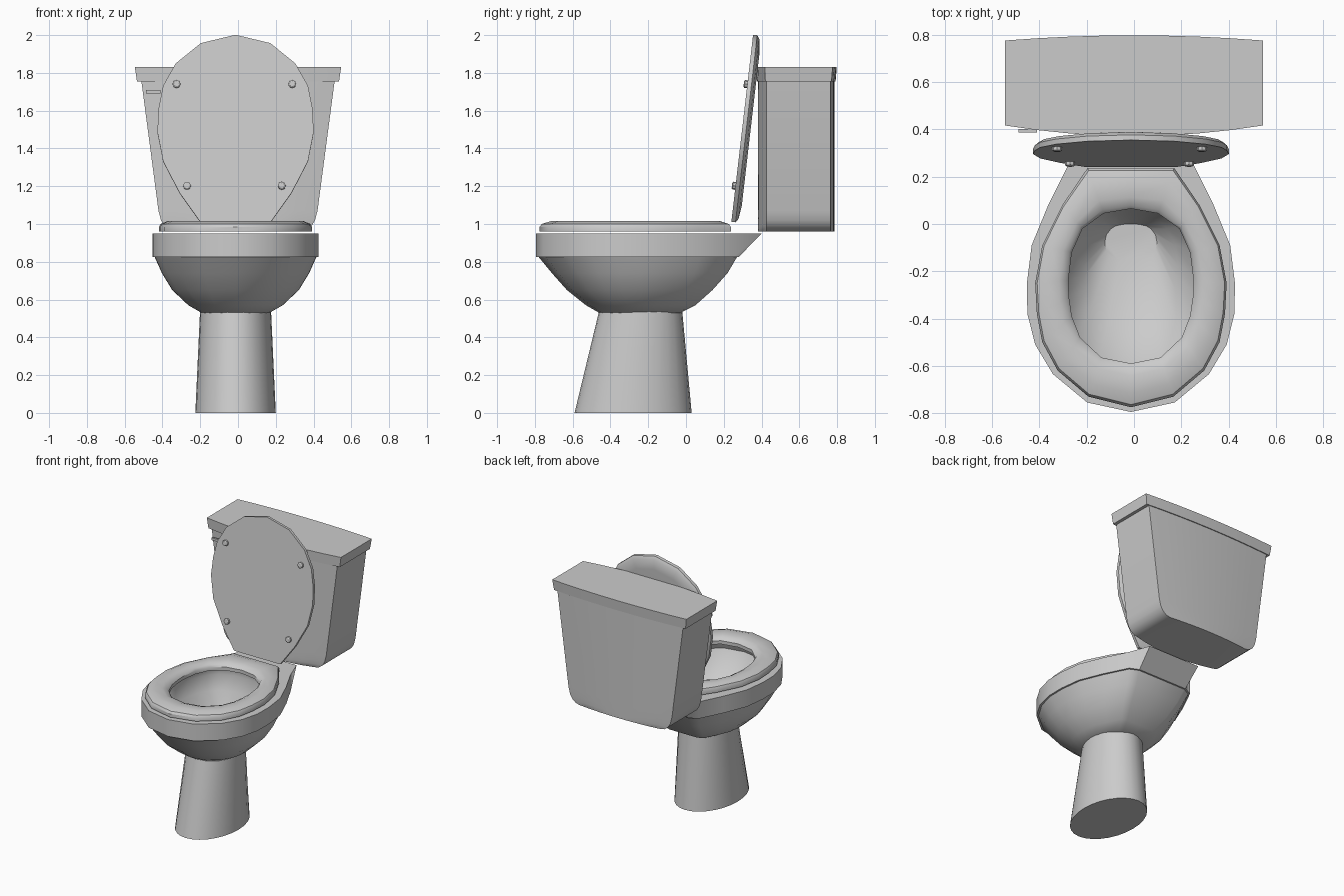
import bpy, bmesh, math
from mathutils import Vector

if "Cube" in bpy.data.objects:
    bpy.data.objects.remove(bpy.data.objects["Cube"])

CX = -0.013  # bowl, seat and lid sit slightly left of the tank centre


def loft(name, rings, closed=False, smooth=35):
    """Skin a list of equal-length point rings; cap the ends or close the loop."""
    bm = bmesh.new()
    vs = [[bm.verts.new(p) for p in r] for r in rings]
    n = len(rings[0])
    pairs = list(zip(vs, vs[1:])) + ([(vs[-1], vs[0])] if closed else [])
    for a, b in pairs:
        for i in range(n):
            j = (i + 1) % n
            bm.faces.new((a[i], a[j], b[j], b[i]))
    if not closed:
        bm.faces.new(vs[0])
        bm.faces.new(vs[-1])
    bmesh.ops.recalc_face_normals(bm, faces=bm.faces)
    me = bpy.data.meshes.new(name)
    bm.to_mesh(me)
    bm.free()
    ob = bpy.data.objects.new(name, me)
    bpy.context.collection.objects.link(ob)
    bpy.ops.object.select_all(action='DESELECT')
    ob.select_set(True)
    bpy.context.view_layer.objects.active = ob
    bpy.ops.object.shade_smooth_by_angle(angle=math.radians(smooth))
    return ob


def mirror(half):
    """Half outline (first and last points on the axis) to a full outline."""
    return half + [(-x, y) for x, y in half[-2:0:-1]]


def mix(a, b, t):
    return [(p[0] + (q[0] - p[0]) * t, p[1] + (q[1] - p[1]) * t) for p, q in zip(a, b)]


def fit(outline, hw, y0, y1):
    """Scale an outline to a half width and a y range."""
    w = max(p[0] for p in outline)
    lo, hi = min(p[1] for p in outline), max(p[1] for p in outline)
    return [(x / w * hw, y0 + (y - lo) / (hi - lo) * (y1 - y0)) for x, y in outline]


def at(outline, z):
    return [(x + CX, y, z) for x, y in outline]


# Shared egg-shaped outlines
front = [(0, -0.795), (0.185, -0.755), (0.33, -0.635), (0.405, -0.51), (0.438, -0.38),
         (0.44, -0.25), (0.42, -0.09), (0.35, 0.08), (0.265, 0.25)]
rim_top = mirror(front + [(0.21, 0.40), (0, 0.40)])
rim_low = mirror(front + [(0.2, 0.28), (0, 0.28)])
seat_out = mirror([(0, -0.775), (0.18, -0.73), (0.31, -0.62), (0.375, -0.50), (0.398, -0.38),
                   (0.405, -0.25), (0.375, -0.09), (0.29, 0.08), (0.183, 0.237), (0, 0.237)])
hole = mirror([(0, -0.59), (0.125, -0.565), (0.215, -0.48), (0.25, -0.39), (0.262, -0.31),
               (0.265, -0.24), (0.25, -0.12), (0.205, -0.02), (0.115, 0.045), (0, 0.065)])
basin = mirror([(0, -0.59), (0.125, -0.565), (0.215, -0.48), (0.25, -0.39), (0.262, -0.31),
                (0.265, -0.24), (0.25, -0.12), (0.205, -0.02), (0.16, 0.03), (0.08, 0.06), (0, 0.065)])

# Bowl: underside, rim with rear neck, then the hollow inside
outer = [(0.53, 0.18, -0.46, -0.03), (0.57, 0.25, -0.53, 0.05), (0.65, 0.335, -0.63, 0.14),
         (0.74, 0.39, -0.71, 0.22), (0.825, 0.428, -0.78, 0.27)]
inner = [(0.95, 0.31, -0.64, 0.11), (0.90, 0.325, -0.66, 0.12), (0.80, 0.29, -0.60, 0.08),
         (0.68, 0.20, -0.42, 0.04), (0.60, 0.11, -0.16, 0.0)]
loft("bowl", [at(fit(rim_low, *r[1:]), r[0]) for r in outer]
     + [at(rim_low, 0.826), at(rim_top, 0.95)]
     + [at(fit(basin, *r[1:]), r[0]) for r in inner])


# Pedestal: tapered oval column
def ellipse(rx, ry, cy, z, n=28):
    return [(CX + rx * math.cos(2 * math.pi * i / n), cy + ry * math.sin(2 * math.pi * i / n), z)
            for i in range(n)]


loft("pedestal", [ellipse(0.213, 0.31, -0.28, 0), ellipse(0.188, 0.22, -0.24, 0.54)])

# Seat ring, raised in the middle of its width
seat_profile = [(0, 0.96), (0, 0.985), (0.06, 1.0), (0.32, 1.015), (0.72, 1.013),
                (0.92, 1.0), (1, 0.985), (1, 0.96)]
loft("seat", [at(mix(seat_out, hole, t), z) for t, z in seat_profile], closed=True)

# Raised lid, leaning back against the tank
up = Vector((0, 0.115, 0.99)).normalized()
back = Vector((0, up.z, -up.y))


def on_lid(x, v, d):
    return Vector((CX + x, 0.24, 1.01)) + up * v + back * d


def lid_ring(scale, d):
    return [on_lid(x * 1.022 * scale, 0.5 + (0.237 - y - 0.506) * 0.985 * scale, d) for x, y in seat_out]


loft("lid", [lid_ring(1, 0), lid_ring(1, 0.022), lid_ring(0.96, 0.036), lid_ring(0.82, 0.045)])

# Four lid bumpers
for i, (x, v) in enumerate([(-0.312, 0.735), (0.300, 0.735), (-0.257, 0.193), (0.245, 0.193)]):
    rings = []
    for r, d in [(0.021, 0.005), (0.021, -0.014), (0.014, -0.019)]:
        rings.append([on_lid(x + r * math.cos(a * math.pi / 4), v + r * math.sin(a * math.pi / 4), d)
                      for a in range(8)])
    loft("lid_bumper_%d" % (i + 1), rings)


# Tank: bowed front and back, tapering down to rounded bottom corners
def bowed(w, z, yf, yb, bow_f, bow_b, n=8):
    s = [-1 + 2 * i / n for i in range(n + 1)]
    f = [(w * t, yf - bow_f * (1 - t * t), z) for t in s]
    b = [(w * t, yb + bow_b * (1 - t * t), z) for t in reversed(s)]
    return f + b


body = [(0.96, 0.325), (0.967, 0.36), (0.99, 0.39), (1.02, 0.408), (1.07, 0.421), (1.76, 0.512)]
loft("tank", [bowed(w, z, 0.425, 0.765, 0.045, 0.02) for z, w in body])
loft("tank_cover", [bowed(0.535, 1.755, 0.42, 0.77, 0.045, 0.022),
                    bowed(0.546, 1.83, 0.417, 0.776, 0.045, 0.022)], smooth=25)


# Flush handle on the front left of the tank
def box(name, x, y, z):
    loft(name, [[(x[0], y[0], h), (x[1], y[0], h), (x[1], y[1], h), (x[0], y[1], h)] for h in z])


box("flush_handle", (-0.488, -0.41), (0.388, 0.402), (1.692, 1.71))
box("handle_stem", (-0.43, -0.41), (0.40, 0.43), (1.692, 1.71))
